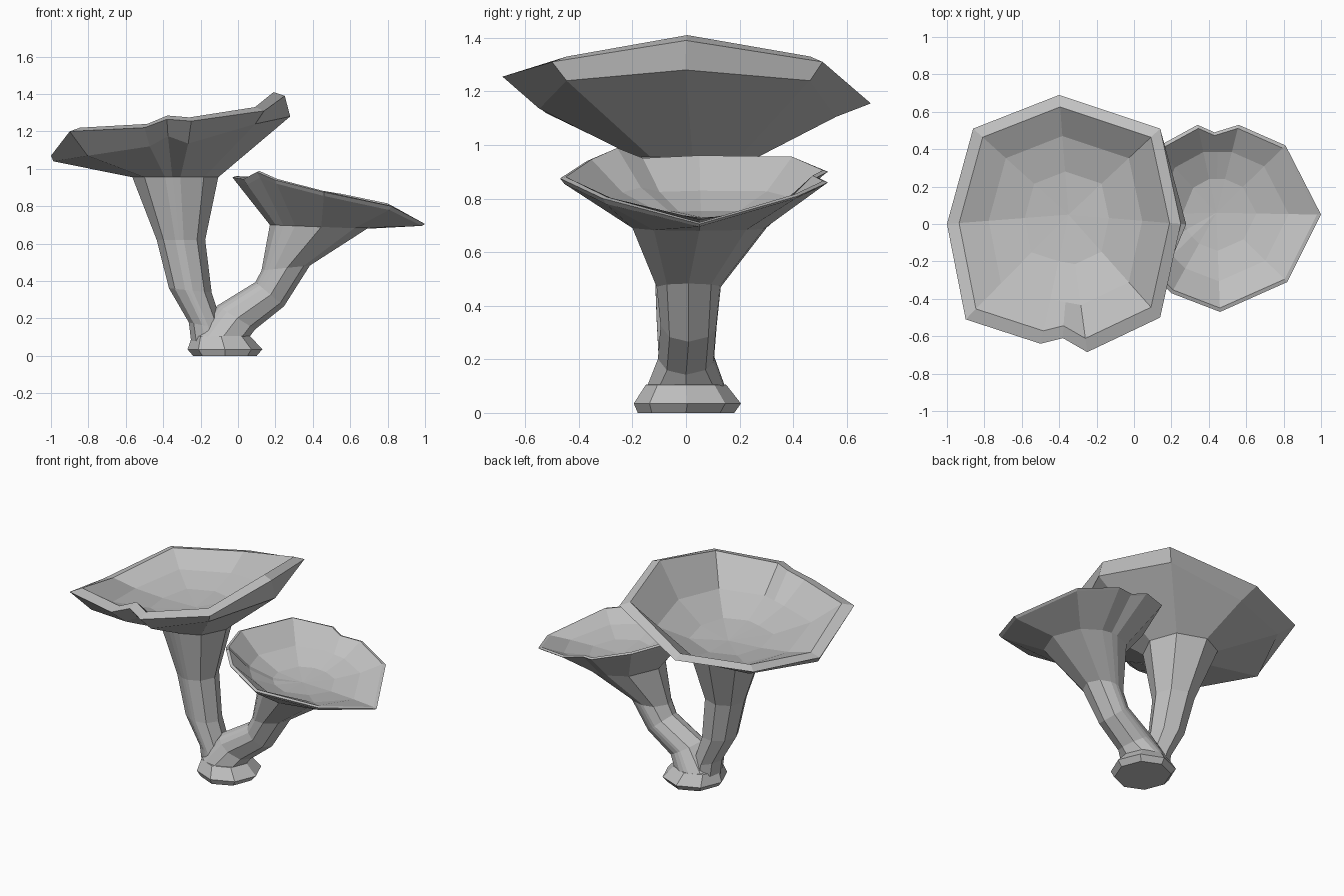
import bpy
import bmesh
from math import atan2, cos, sin
from mathutils import Vector

if "Cube" in bpy.data.objects:
    bpy.data.objects.remove(bpy.data.objects["Cube"])

grey = bpy.data.materials.new("plain grey")
grey.use_nodes = True
GREY = (0.53, 0.53, 0.53, 1)
grey.diffuse_color = GREY
grey.node_tree.nodes["Principled BSDF"].inputs["Base Color"].default_value = GREY


def loft(name, rings, close_start=False, tip=None):
    """Skin a stack of equal rings, optionally ending in a single point."""
    bm = bmesh.new()
    rows = [[bm.verts.new(p) for p in ring] for ring in rings]
    n = len(rows[0])
    for low, high in zip(rows, rows[1:]):
        for i in range(n):
            j = (i + 1) % n
            bm.faces.new((low[i], low[j], high[j], high[i]))
    if close_start:
        bm.faces.new(rows[0][::-1])
    if tip is not None:
        t = bm.verts.new(tip)
        for i in range(n):
            bm.faces.new((rows[-1][i], rows[-1][(i + 1) % n], t))
    mesh = bpy.data.meshes.new(name)
    bm.to_mesh(mesh)
    bm.free()
    mesh.materials.append(grey)
    obj = bpy.data.objects.new(name, mesh)
    bpy.context.collection.objects.link(obj)


def ellipse(angles, x, y, z, rx, ry, tilt=0):
    """Ring whose +x side is lowered by tilt."""
    return [Vector((x + rx * cos(a) * cos(tilt), y + ry * sin(a),
                    z - rx * cos(a) * sin(tilt))) for a in angles]


def shrink(ring, centre, flat, sink=0, lift=0):
    """Ring pulled in plan by flat and lowered toward the centre by sink."""
    c = Vector(centre)
    return [Vector((p.x + (c.x - p.x) * flat, p.y + (c.y - p.y) * flat,
                    p.z + (c.z - p.z) * sink + lift)) for p in ring]


def smooth_notch(ring, notch):
    """Put the notch point back on the line between its neighbours."""
    out = list(ring)
    out[notch] = (ring[notch - 1] + ring[notch + 1]) / 2
    return out


def mushroom(side, rim, notch, under, stem, centre, lip_in, lip_up, bowl_steps):
    rim = [Vector(p) for p in rim]
    top = stem[-1]
    angles = [atan2(p.y - top[1], p.x - top[0]) for p in rim]
    rings = [ellipse(angles, *s) for s in stem]
    loft(side + "_stem", rings, close_start=True)
    # Underside edge, rim, lip and hollow
    edge = [p.lerp(Vector((top[0], top[1], p.z)), inset) - Vector((0, 0, drop))
            for p, (inset, drop) in zip(rim, under)]
    lip = shrink(rim, centre, lip_in, lift=lip_up)
    hollow = [shrink(smooth_notch(lip, notch), centre, f, s) for f, s in bowl_steps]
    loft(side + "_cap", [rings[-1], edge, rim, lip] + hollow, tip=centre)


# Tall mushroom, counter-clockwise rim with a notch at the front
mushroom(
    "tall",
    [(.25, 0, 1.39), (.14, .51, 1.31), (-.4, .69, 1.155), (-.86, .51, 1.13),
     (-1, 0, 1.07), (-.9, -.51, 1.2), (-.5, -.64, 1.22), (-.38, -.61, 1.265),
     (-.25, -.685, 1.255), (.14, -.5, 1.31)], 7,
    [(-.05, .11), (.1, .07), (.2, .05), (.15, .06), (.02, .03),
     (.17, .13), (.17, .1), (.12, .09), (.19, .12), (.1, .07)],
    [(-.15, 0, .07, .1, .1), (-.17, 0, .16, .095, .1, .2),
     (-.255, 0, .35, .115, .11, .1), (-.305, .01, .62, .13, .13),
     (-.335, .04, .955, .23, .23)],
    (-.35, .05, 1.03), .1, .02, [(.27, .58), (.6, .9)])

# Leaning mushroom, notch at the back
mushroom(
    "leaning",
    [(1, .05, .705), (.81, .42, .81), (.56, .53, .86), (.43, .49, .88),
     (.34, .53, .9), (.12, .41, .95), (-.03, .05, .955), (.03, -.17, .945),
     (.1, -.27, .983), (.2, -.37, .94), (.46, -.47, .875), (.82, -.31, .8)], 3,
    [(.03, .01)] * 5 + [(.05, .03)] * 4 + [(.03, .02)] * 3,
    [(-.09, 0, .1, .15, .145), (-.01, 0, .205, .12, .105, .55),
     (.17, .01, .33, .1, .105, .7), (.255, .01, .47, .13, .12, -.1),
     (.43, .05, .69, .26, .25, .04)],
    (.44, .06, .73), .04, .006, [(.28, .57), (.6, .9)])

# Shared foot
side_angles = [i * 0.7854 for i in range(8)]
loft("foot", [
    ellipse(side_angles, -.07, 0, 0, .17, .18),
    ellipse(side_angles, -.07, .005, .035, .2, .2),
    ellipse(side_angles, -.09, 0, .105, .155, .15)],
    close_start=True, tip=(-.09, 0, .13))
